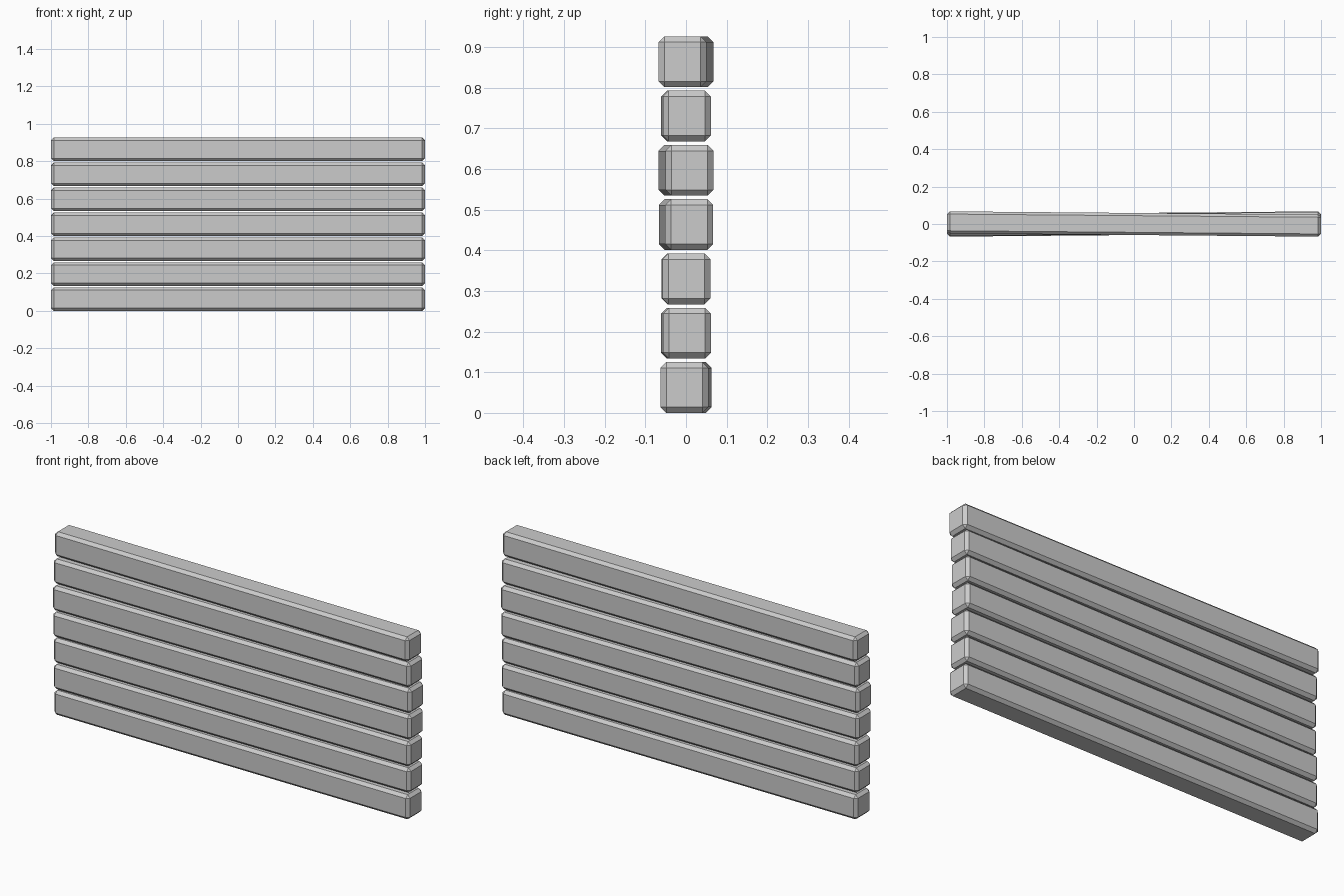
import bpy
from mathutils import Matrix

cube = bpy.data.objects.get("Cube")
if cube:
    bpy.data.objects.remove(cube, do_unlink=True)

import bmesh

# Single flat grey
grey = bpy.data.materials.new("light_grey")
grey.use_nodes = True
colour = (0.6, 0.6, 0.6, 1.0)
grey.diffuse_color = colour
grey.node_tree.nodes["Principled BSDF"].inputs["Base Color"].default_value = colour

LENGTH, DEPTH, HEIGHT = 1.998, 0.118, 0.125
PITCH, CHAMFER = 0.1335, 0.0145


def beam(name, z, yaw):
    """Chamfered beam, turned slightly about its middle."""
    bm = bmesh.new()
    bmesh.ops.create_cube(bm, size=1, matrix=Matrix.Diagonal((LENGTH, DEPTH, HEIGHT, 1)))
    bmesh.ops.bevel(bm, geom=bm.edges[:], offset=CHAMFER, segments=1, affect='EDGES')
    mesh = bpy.data.meshes.new(name)
    bm.to_mesh(mesh)
    bm.free()
    mesh.materials.append(grey)
    obj = bpy.data.objects.new(name, mesh)
    obj.location.z = z
    obj.rotation_euler.z = yaw
    bpy.context.collection.objects.link(obj)


# Stack of beams from the ground up, each a little out of line
for i, yaw in enumerate((-0.004, 0.0025, 0.001, 0.008, 0.0086, 0.002, -0.0086)):
    beam(f"beam_{i + 1}", HEIGHT / 2 + i * PITCH, yaw)
